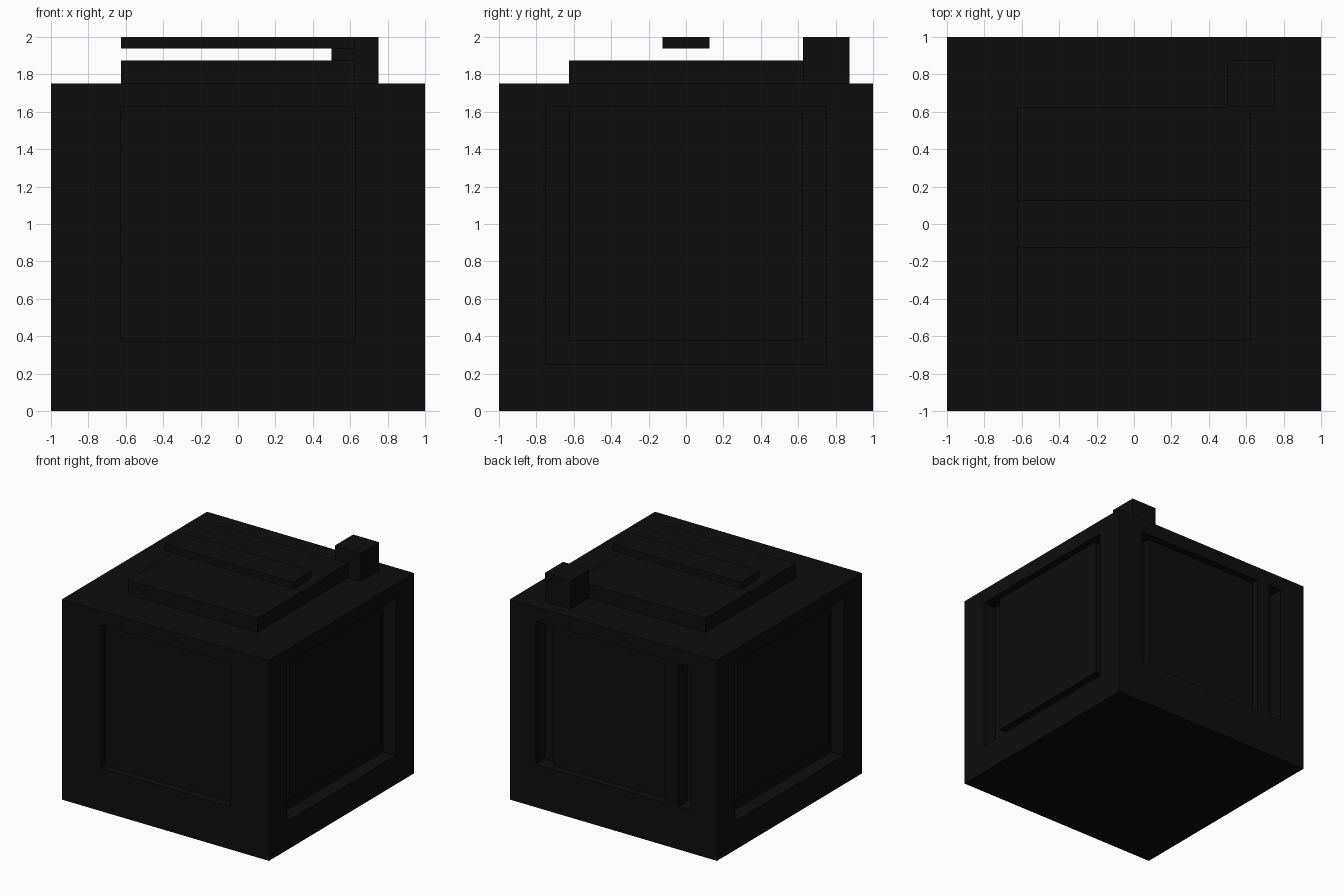
import bpy
from mathutils import Vector

default = bpy.data.objects.get("Cube")
if default:
    bpy.data.objects.remove(default, do_unlink=True)

U = 1 / 8  # grid unit of the blocky design

black = bpy.data.materials.new("near_black")
black.use_nodes = True
colour = (0.0043, 0.0043, 0.0043, 1)
black.diffuse_color = colour
black.node_tree.nodes["Principled BSDF"].inputs["Base Color"].default_value = colour


def box(name, low, high):
    """Box between two corners given in grid units."""
    low, high = Vector(low) * U, Vector(high) * U
    bpy.ops.mesh.primitive_cube_add(size=1, location=(low + high) / 2)
    ob = bpy.context.object
    ob.name = name
    ob.scale = high - low
    bpy.ops.object.transform_apply(location=False, rotation=False, scale=True)
    ob.data.materials.append(black)
    return ob


def carve(target, low, high):
    """Cut a box-shaped recess out of the target."""
    cutter = box("recess_cutter", low, high)
    cutter.hide_render = True
    bpy.context.view_layer.objects.active = target
    mod = target.modifiers.new("recess", 'BOOLEAN')
    mod.operation = 'DIFFERENCE'
    mod.solver = 'EXACT'
    mod.object = cutter
    bpy.ops.object.modifier_apply(modifier=mod.name)
    bpy.data.objects.remove(cutter, do_unlink=True)


# Main casing
casing = box("casing", (-8, -8, 0), (8, 8, 14))

# Shallow front door recess
carve(casing, (-5, -9, 3), (5, -7.5, 13))

# Back hatch recess with a deep slot on either side
carve(casing, (-4, 7.5, 3), (5.5, 9, 13))
carve(casing, (5, 7, 3), (6, 9, 13))
carve(casing, (-6, 7, 3), (-5, 9, 13))

# Deep side recesses, each holding a raised panel
for side, name in ((1, "left"), (-1, "right")):
    xs = sorted((side * 7, side * 9))
    carve(casing, (xs[0], -6, 2), (xs[1], 6, 13))
    xs = sorted((side * 6.8, side * 7.5))
    box(name + "_side_panel", (xs[0], -5, 3), (xs[1], 5, 13.1))

# Lid, floating handle bar and corner post on top
box("lid", (-5, -5, 13.9), (5, 5, 15))
box("handle_bar", (-5, -1, 15.5), (5, 1, 16))
box("corner_post", (4, 5, 13.9), (6, 7, 16))
